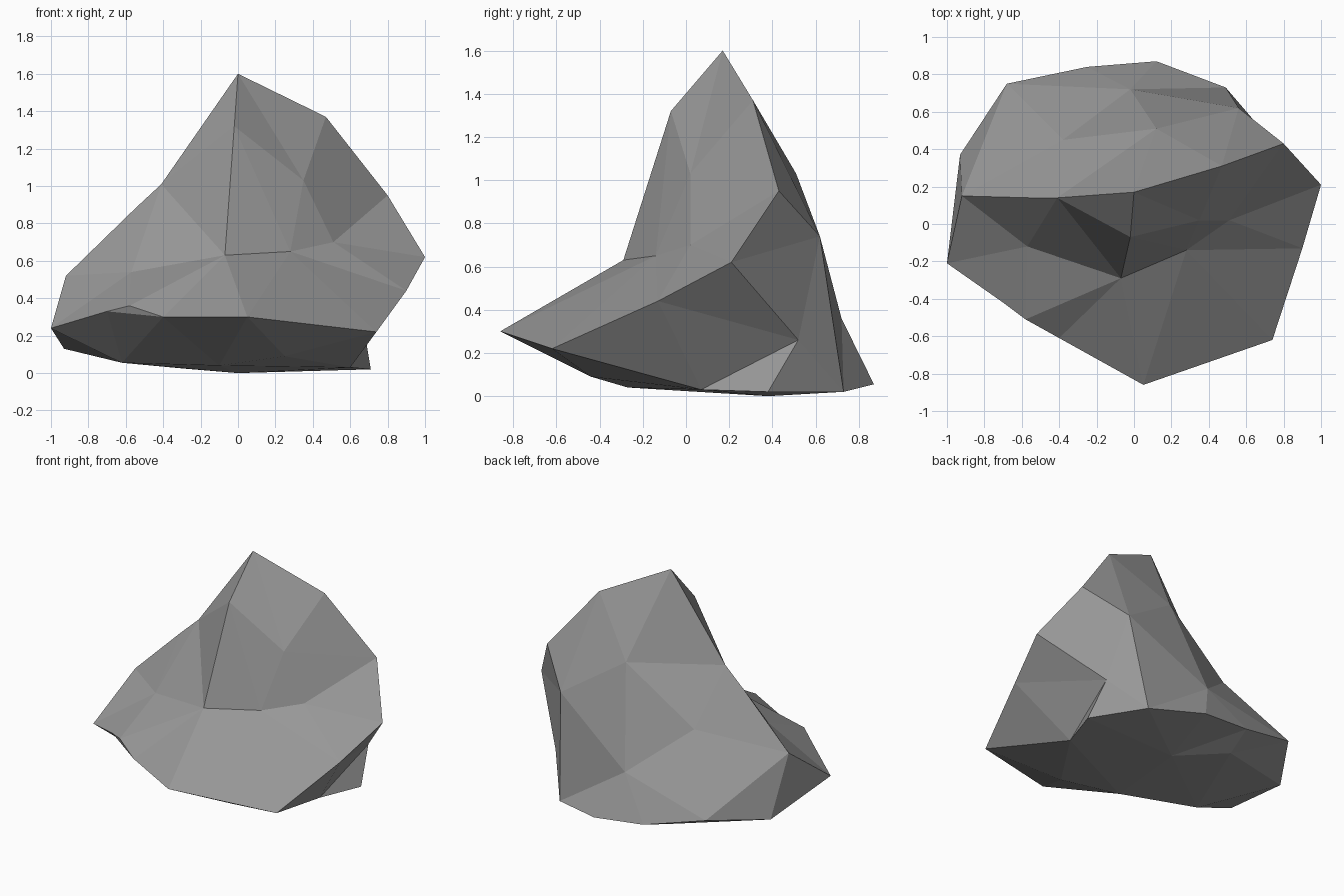
import bpy, bmesh
from mathutils import Vector

if "Cube" in bpy.data.objects:
    bpy.data.objects.remove(bpy.data.objects["Cube"])

# Corner points of the boulder, grouped by region
ridge = [(0, .17, 1.6), (.47, .31, 1.37), (.80, .43, .95), (1.0, .21, .62),
         (-.41, .14, 1.01), (-.55, .14, .88), (-.92, .15, .52)]
front = [(-.02, -.07, 1.32), (.35, .02, 1.03), (.51, .02, .70), (.28, -.14, .65),
         (-.07, -.29, .63), (-.57, -.12, .54), (-.70, -.42, .33), (-.58, -.51, .36)]
rim = [(.90, -.13, .44), (.74, -.62, .22), (.05, -.86, .30), (-.40, -.61, .30),
       (-1.0, -.21, .24), (-.93, .37, .13), (-.68, .75, .20), (-.25, .84, .09),
       (.12, .87, .055), (.49, .73, .02), (.71, .38, .02)]
back = [(.12, .51, 1.03), (.56, .62, .74), (-.02, .72, .36), (.67, .52, .26),
        (-.38, .45, .66)]
base = [(.60, .07, .03), (.25, -.44, .09), (-.10, -.27, .04), (-.62, -.10, .055),
        (0, .38, 0), (-.30, .62, .025)]

# Skin the points by wrapping their directions on a sphere, then move them out
centre = Vector((0, .15, .4))
bm = bmesh.new()
target, vert = {}, {}
for p in ridge + front + rim + back + base:
    v = vert[p] = bm.verts.new((Vector(p) - centre).normalized())
    target[v] = Vector(p)
bmesh.ops.convex_hull(bm, input=list(bm.verts))
for v in bm.verts:
    v.co = target[v]


def flip_to(a, b):
    """Turn the edge between two triangles so that it joins a and b."""
    a, b = vert[a], vert[b]
    for e in bm.edges:
        far = [v for f in e.link_faces for v in f.verts if v not in e.verts]
        if set(far) == {a, b}:
            c, d = e.verts
            bm.edges.remove(e)
            bm.faces.new((a, b, c))
            bm.faces.new((b, a, d))
            return


# Hollow under the right side, back slope and front left step
flip_to(ridge[3], back[3])
flip_to(rim[0], back[3])
flip_to(base[0], back[3])
flip_to(back[4], back[2])
flip_to(ridge[5], front[6])
bmesh.ops.recalc_face_normals(bm, faces=list(bm.faces))

mesh = bpy.data.meshes.new("boulder")
bm.to_mesh(mesh)
bm.free()
boulder = bpy.data.objects.new("boulder", mesh)
bpy.context.collection.objects.link(boulder)

# Dark stone
stone = bpy.data.materials.new("stone")
stone.diffuse_color = (.31, .31, .31, 1)
stone.use_nodes = True
stone.node_tree.nodes["Principled BSDF"].inputs["Base Color"].default_value = stone.diffuse_color
mesh.materials.append(stone)
